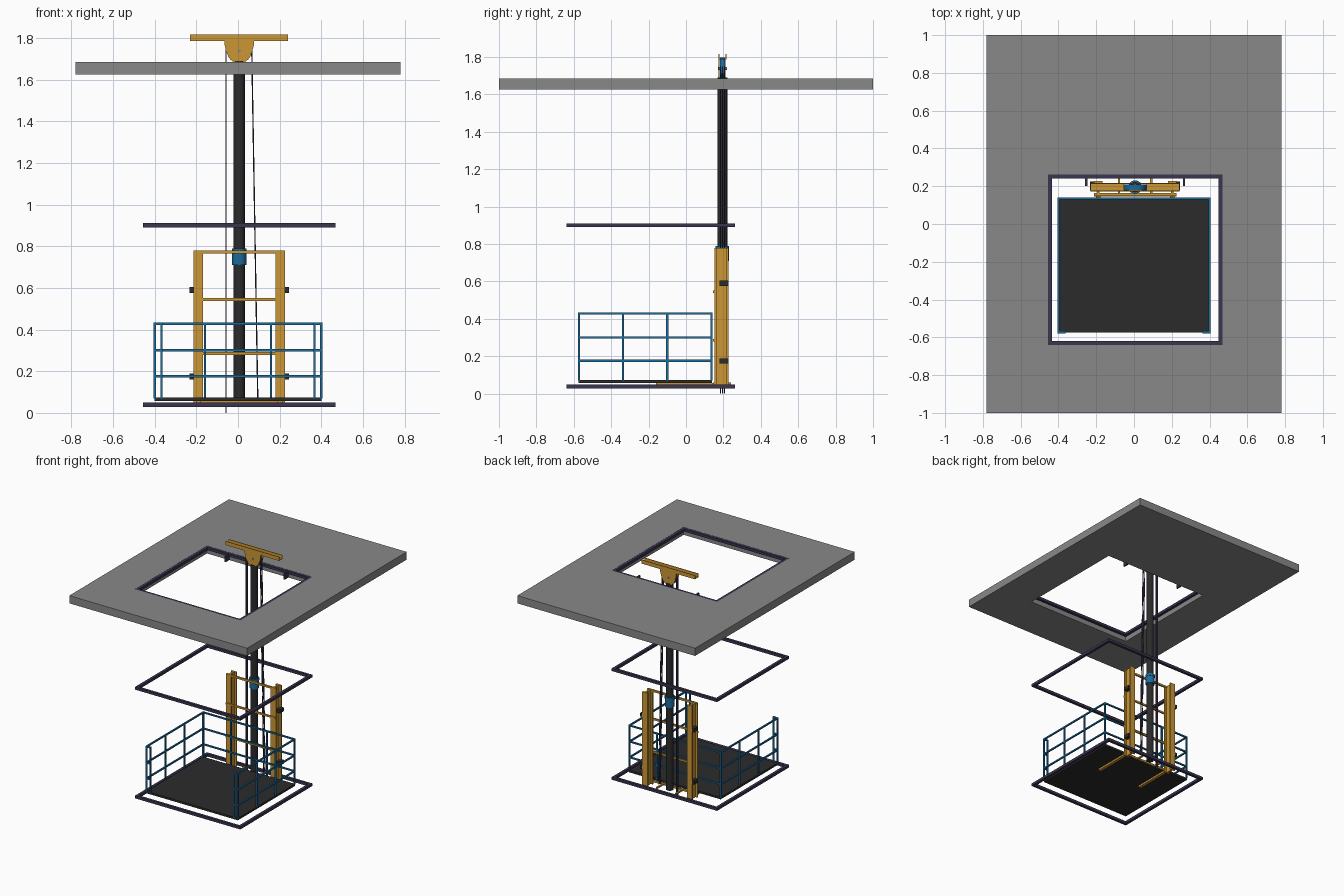
import bpy, bmesh, math
from mathutils import Vector

if "Cube" in bpy.data.objects:
    bpy.data.objects.remove(bpy.data.objects["Cube"], do_unlink=True)


def material(name, rgb):
    m = bpy.data.materials.new(name)
    m.use_nodes = True
    m.diffuse_color = (*rgb, 1)
    m.node_tree.nodes["Principled BSDF"].inputs["Base Color"].default_value = (*rgb, 1)
    return m


GREY = material("concrete grey", (0.25, 0.25, 0.25))
BLACK = material("steel black", (0.024, 0.024, 0.024))
YELLOW = material("mast yellow", (0.6, 0.31, 0.036))
BLUE = material("railing blue", (0.012, 0.15, 0.34))
PURPLE = material("frame purple", (0.042, 0.035, 0.08))

CX, CY = 0.006, 0.195   # axis of the central column


def add_box(bm, x0, x1, y0, y1, z0, z1):
    r = bmesh.ops.create_cube(bm, size=1)
    for v in r["verts"]:
        v.co = Vector((x0 + (v.co.x + 0.5) * (x1 - x0),
                       y0 + (v.co.y + 0.5) * (y1 - y0),
                       z0 + (v.co.z + 0.5) * (z1 - z0)))


def finish(name, bm, mat):
    me = bpy.data.meshes.new(name)
    bm.to_mesh(me)
    bm.free()
    me.materials.append(mat)
    ob = bpy.data.objects.new(name, me)
    bpy.context.collection.objects.link(ob)
    return ob


def boxes(name, mat, parts):
    bm = bmesh.new()
    for p in parts:
        add_box(bm, *p)
    return finish(name, bm, mat)


def tube(name, mat, a, b, radius, sides=32):
    a, b = Vector(a), Vector(b)
    bm = bmesh.new()
    bmesh.ops.create_cone(bm, cap_ends=True, segments=sides, radius1=radius,
                          radius2=radius, depth=(b - a).length)
    ob = finish(name, bm, mat)
    ob.location = (a + b) / 2
    ob.rotation_euler = (b - a).to_track_quat("Z", "Y").to_euler()
    bpy.context.view_layer.objects.active = ob
    ob.select_set(True)
    bpy.ops.object.shade_smooth_by_angle()
    ob.select_set(False)
    return ob


def ring(name, mat, outer, inner, z0, z1):
    """Rectangular plate with a rectangular opening."""
    bm = bmesh.new()
    loops = []
    for z in (z0, z1):
        for x0, x1, y0, y1 in (outer, inner):
            loops.append([bm.verts.new(c) for c in
                          ((x0, y0, z), (x1, y0, z), (x1, y1, z), (x0, y1, z))])
    ob_, ib, ot, it = loops
    for i in range(4):
        j = (i + 1) % 4
        for p, q in ((ob_, ot), (ot, it), (it, ib), (ib, ob_)):
            bm.faces.new((p[i], p[j], q[j], q[i]))
    bmesh.ops.recalc_face_normals(bm, faces=bm.faces)
    return finish(name, bm, mat)


# Upper floor with its opening, and the three shaft frames
HOLE = (-0.456, 0.468, -0.64, 0.262)
T = 0.021
INNER = (HOLE[0] + T, HOLE[1] - T, HOLE[2] + T, HOLE[3] - T)
ring("floor_slab", GREY, (-0.78, 0.78, -1, 1), HOLE, 1.625, 1.686)
for label, z in (("lower", 0.028), ("middle", 0.89), ("upper", 1.664)):
    ring(label + "_shaft_frame", PURPLE, HOLE, INNER, z, z + 0.021)
boxes("upper_frame_lugs", PURPLE,
      [(x - 0.006, x + 0.006, 0.2, 0.245, 1.635, 1.68) for x in (-0.253, 0.265)])

# Central lifting column with collar
tube("lift_column", BLACK, (CX, CY, 0.05), (CX, CY, 1.69), 0.027)
tube("column_collar", BLUE, (CX, CY, 0.71), (CX, CY, 0.785), 0.034)
tube("collar_rim", BLUE, (CX, CY, 0.77), (CX, CY, 0.79), 0.036)

# Pulley, its pin and the two bracket plates
PZ = 1.738
tube("pulley", BLUE, (CX, CY - 0.014, PZ), (CX, CY + 0.014, PZ), 0.059, 48)
tube("pulley_pin", GREY, (CX, CY - 0.023, PZ), (CX, CY + 0.023, PZ), 0.008, 16)
half = [(0.07, 1.79), (0.07, 1.765), (0.06, 1.73), (0.045, 1.7), (0.028, 1.684), (0.012, 1.68)]
outline = half + [(-x, z) for x, z in reversed(half)]
for label, y in (("front", CY - 0.02), ("back", CY + 0.016)):
    bm = bmesh.new()
    face = bm.faces.new([bm.verts.new((CX + x, y, z)) for x, z in outline])
    ext = bmesh.ops.extrude_face_region(bm, geom=[face])
    for v in ext["geom"]:
        if isinstance(v, bmesh.types.BMVert):
            v.co.y += 0.004
    bmesh.ops.recalc_face_normals(bm, faces=bm.faces)
    finish(label + "_pulley_bracket", bm, YELLOW)

# Head beam: an open channel, cut away around the pulley
BX = (-0.23, 0.24)
boxes("head_beam", YELLOW,
      [(*BX, CY - 0.022, CY - 0.017, 1.786, 1.816),
       (*BX, CY + 0.017, CY + 0.022, 1.786, 1.816),
       (BX[0], CX - 0.06, CY - 0.017, CY + 0.017, 1.786, 1.791),
       (CX + 0.06, BX[1], CY - 0.017, CY + 0.017, 1.786, 1.791)])

# Lifting ropes on both sides of the pulley
for i, dy in enumerate((-0.011, 0, 0.011)):
    y = CY + dy
    tube("left_side_rope_%d" % i, PURPLE, (0.066, y, PZ + 0.01), (0.095, y, 0.07), 0.003, 8)
    tube("right_side_rope_%d" % i, PURPLE, (-0.058, y, PZ + 0.01), (-0.058, y, 0), 0.003, 8)

# Carriage: two I-section uprights, cross bars, forks and guide shoes
PY0, PY1 = 0.152, 0.227
for label, s in (("left", 1), ("right", -1)):
    px = CX + s * 0.196
    w = 0.023
    boxes(label + "_upright", YELLOW,
          [(px - w, px + w, PY0, PY0 + 0.01, 0.03, 0.778),
           (px - w, px + w, PY1 - 0.01, PY1, 0.03, 0.778),
           (px - 0.007, px + 0.007, PY0 + 0.01, PY1 - 0.01, 0.03, 0.778)])
    boxes(label + "_fork", YELLOW, [(px - 0.012, px + 0.012, -0.16, PY0, 0.044, 0.058)])
    ends = sorted((px + s * 0.012, px + s * 0.042))
    boxes(label + "_guide_shoes", BLACK,
          [(*ends, 0.178, 0.226, z - 0.014, z + 0.014) for z in (0.175, 0.59)])
boxes("carriage_cross_bars", YELLOW,
      [(CX - 0.219, CX + 0.219, 0.145, 0.157, z - 0.007, z + 0.007) for z in (0.285, 0.545)]
      + [(CX - 0.219, CX + 0.219, 0.152, 0.165, 0.765, 0.78),
         (CX - 0.219, CX + 0.219, 0.145, 0.157, 0.046, 0.06)])
boxes("carriage_base_stubs", YELLOW,
      [(CX + s * 0.085 - 0.006, CX + s * 0.085 + 0.006, 0.15, 0.24, 0.048, 0.06) for s in (-1, 1)])

# Platform deck
boxes("platform_deck", BLACK, [(-0.402, 0.402, -0.575, 0.14, 0.058, 0.074)])

# Railings on three sides, with short returns at the open front
R = 0.0055
X, YF, YB, TOP = 0.4, -0.573, 0.136, 0.434
LEVELS = (0.176, 0.301, TOP - R)


def post(x, y):
    return (x - R, x + R, y - R, y + R, 0.07, TOP)


for label, s in (("left", 1), ("right", -1)):
    x = s * X
    parts = [post(x, YF + (YB - YF) * k / 3) for k in range(3)]
    parts.append(post(x, YB))
    parts.append(post(s * 0.367, YF))
    ends = sorted((s * 0.367, x))
    for z in LEVELS:
        parts.append((x - R, x + R, YF, YB, z - R, z + R))
        parts.append((*ends, YF - R, YF + R, z - R, z + R))
    boxes(label + "_railing", BLUE, parts)
boxes("back_railing", BLUE,
      [post(x, YB) for x in (-0.158, 0.158)]
      + [(-X, X, YB - R, YB + R, z - R, z + R) for z in LEVELS])
